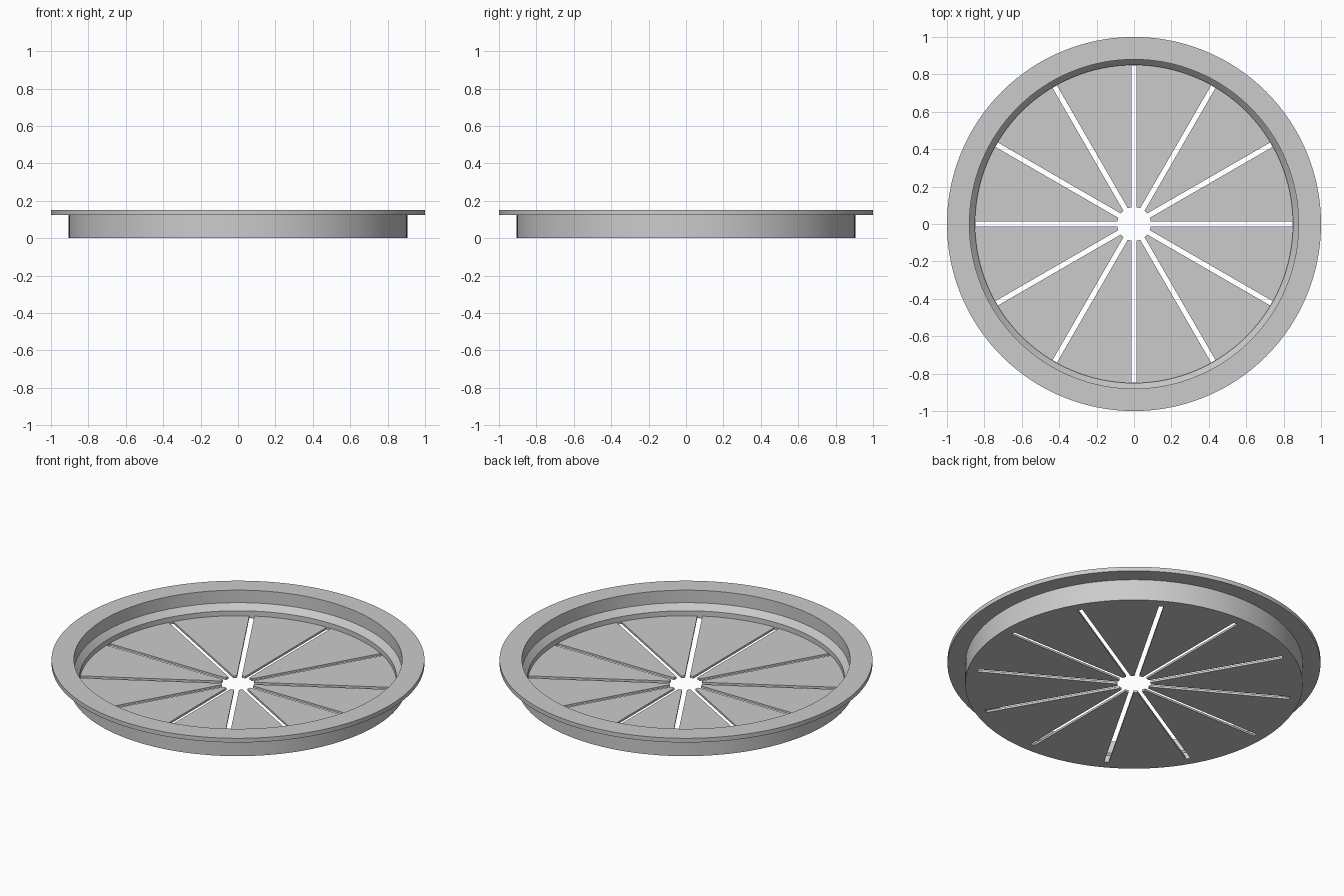
import bpy, bmesh, math
from mathutils import Matrix, Vector

cube = bpy.data.objects.get("Cube")
if cube:
    bpy.data.objects.remove(cube, do_unlink=True)

SEGMENTS = 128
SLOTS = 12
FLOOR = 0.0125
SLOT_WIDTH = 0.027
HUB_RADIUS = 0.09

grey = bpy.data.materials.new("plain grey")
grey.use_nodes = True
colour = (0.6, 0.6, 0.6, 1)
grey.diffuse_color = colour
grey.node_tree.nodes["Principled BSDF"].inputs["Base Color"].default_value = colour


def make_object(name, bm):
    bmesh.ops.recalc_face_normals(bm, faces=bm.faces)
    mesh = bpy.data.meshes.new(name)
    bm.to_mesh(mesh)
    bm.free()
    mesh.materials.append(grey)
    obj = bpy.data.objects.new(name, mesh)
    bpy.context.collection.objects.link(obj)
    return obj


def cut(target, cutter):
    mod = target.modifiers.new(cutter.name, 'BOOLEAN')
    mod.operation = 'DIFFERENCE'
    mod.solver = 'EXACT'
    mod.object = cutter
    bpy.context.view_layer.objects.active = target
    bpy.ops.object.modifier_apply(modifier=mod.name)
    bpy.data.objects.remove(cutter, do_unlink=True)


# Flanged dish: one turned profile (radius, height)
profile = [(0, 0), (0.905, 0), (0.905, 0.125), (1, 0.125), (1, 0.15),
           (0.88, 0.15), (0.88, 0.076), (0.85, 0.042), (0.85, FLOOR), (0, FLOOR)]
bm = bmesh.new()
verts = [bm.verts.new((r, 0, z)) for r, z in profile]
edges = [bm.edges.new(pair) for pair in zip(verts, verts[1:])]
bmesh.ops.spin(bm, geom=verts + edges, axis=(0, 0, 1), cent=(0, 0, 0),
               angle=math.tau, steps=SEGMENTS, use_merge=True)
bmesh.ops.remove_doubles(bm, verts=bm.verts, dist=0.0001)
dish = make_object("slotted_dish", bm)

# Radial slots through the floor
inner, outer = 0.07, 0.848
bm = bmesh.new()
for i in range(SLOTS):
    place = (Matrix.Rotation(i * math.tau / SLOTS, 4, 'Z')
             @ Matrix.Translation(Vector(((inner + outer) / 2, 0, 0)))
             @ Matrix.Diagonal((outer - inner, SLOT_WIDTH, FLOOR * 4, 1)))
    bmesh.ops.create_cube(bm, size=1, matrix=place)
cut(dish, make_object("slot_cutter", bm))

# Round hole at the centre
bm = bmesh.new()
bmesh.ops.create_cone(bm, cap_ends=True, segments=48, radius1=HUB_RADIUS,
                      radius2=HUB_RADIUS, depth=FLOOR * 4)
cut(dish, make_object("hub_cutter", bm))

# Smooth round walls, crisp edges
bpy.ops.object.select_all(action='DESELECT')
dish.select_set(True)
bpy.context.view_layer.objects.active = dish
bpy.ops.object.shade_smooth_by_angle(angle=math.radians(30))
